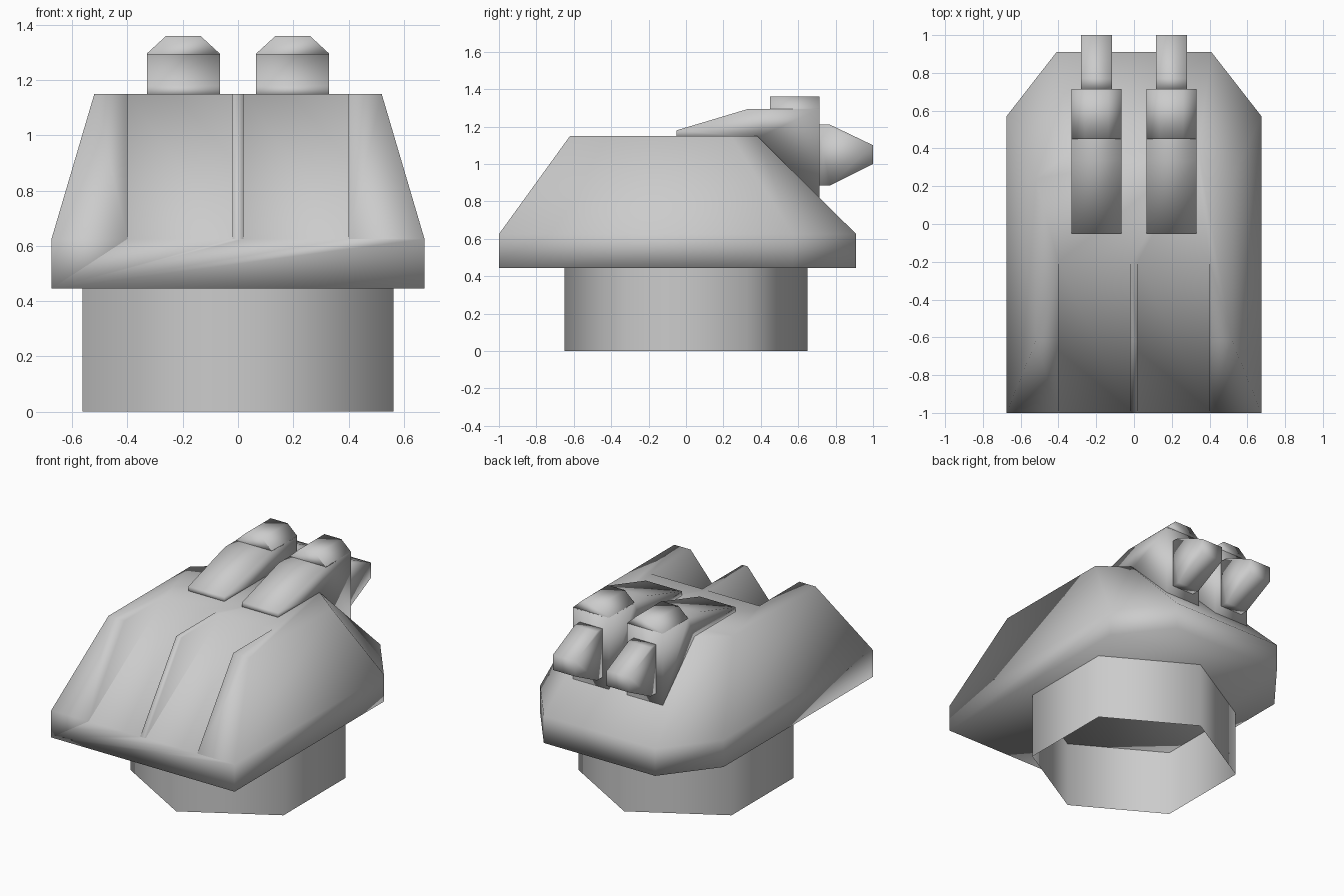
import bpy, bmesh, math
from mathutils import Vector

cube = bpy.data.objects.get("Cube")
if cube:
    bpy.data.objects.remove(cube, do_unlink=True)

grey = bpy.data.materials.new("plain_grey")
grey.use_nodes = True
colour = (0.6, 0.6, 0.6, 1)
grey.diffuse_color = colour
grey.node_tree.nodes["Principled BSDF"].inputs["Base Color"].default_value = colour


def loft(name, rings, caps=True):
    """Skin a stack of equal-length point rings into a smooth-shaded object."""
    bm = bmesh.new()
    loops = [[bm.verts.new(p) for p in ring] for ring in rings]
    n = len(loops[0])
    for low, high in zip(loops, loops[1:]):
        for i in range(n):
            j = (i + 1) % n
            bm.faces.new((low[i], low[j], high[j], high[i]))
    if caps:
        bm.faces.new(loops[0])
        bm.faces.new(loops[-1])
    bmesh.ops.recalc_face_normals(bm, faces=bm.faces)
    for f in bm.faces:
        f.smooth = True
    mesh = bpy.data.meshes.new(name)
    bm.to_mesh(mesh)
    bm.free()
    mesh.materials.append(grey)
    ob = bpy.data.objects.new(name, mesh)
    bpy.context.collection.objects.link(ob)
    return ob


def prism_x(name, profile, x0, x1):
    """Extrude a (y, z) profile across x."""
    return loft(name, [[(x, y, z) for y, z in profile] for x in (x0, x1)])


def outline(half, z):
    """Mirror a right-hand (x, y) outline into a full ring."""
    return [(x, y, z) for x, y in half] + [(-x, y, z) for x, y in reversed(half)]


# hollow six-sided base ring, open underneath
hexagon = [(0.65 * math.sin(i * math.pi / 3), 0.65 * math.cos(i * math.pi / 3)) for i in range(6)]
loft("base_ring", [[(x, y, z) for x, y in hexagon] for z in (0, 0.45)], caps=False)

# armoured housing with sloping sides and chamfered back corners
wide = [(0.675, -1), (0.675, 0.57), (0.41, 0.91)]
narrow = [(0.52, -0.62), (0.52, 0.24), (0.34, 0.38)]
body = loft("body", [outline(wide, 0.445), outline(wide, 0.625), outline(narrow, 1.15)])

# two sloping channels cut in the front, leaving a thin rib between
channel = [(-0.04, 1.255), (-1.16, 0.52), (-1.16, 1.255)]
for side, x0, x1 in (("left", 0.02, 0.4), ("right", -0.4, -0.02)):
    cutter = prism_x(side + "_channel_cutter", channel, x0, x1)
    cutter.hide_render = True
    cutter.hide_set(True)
    cutter.display_type = 'WIRE'
    cut = body.modifiers.new(side + "_channel", 'BOOLEAN')
    cut.object = cutter
    cut.operation = 'DIFFERENCE'
    cut.solver = 'EXACT'

# bake the cuts and remove the cutters
bpy.context.view_layer.update()
cut_mesh = bpy.data.meshes.new_from_object(body.evaluated_get(bpy.context.evaluated_depsgraph_get()))
body.modifiers.clear()
body.data = cut_mesh
for side in ("left", "right"):
    bpy.data.objects.remove(bpy.data.objects[side + "_channel_cutter"], do_unlink=True)

# twin pods on the rear, each with a raised cap and a tapered nozzle
pod = [(-0.05, 1.14), (-0.05, 1.18), (0.335, 1.295), (0.45, 1.295),
       (0.715, 1.295), (0.715, 0.81), (0.38, 1.14)]
nozzle = [(0.71, 0.885), (0.77, 0.885), (1, 1), (1, 1.1), (0.77, 1.21), (0.71, 1.21)]
for side, cx in (("left", 0.198), ("right", -0.198)):
    prism_x(side + "_pod", pod, cx - 0.132, cx + 0.132)
    cap = [(-0.132, 1.29), (-0.132, 1.296), (-0.062, 1.36), (0.062, 1.36), (0.132, 1.296), (0.132, 1.29)]
    loft(side + "_pod_cap", [[(cx + x, y, z) for x, z in cap] for y in (0.45, 0.715)])
    prism_x(side + "_nozzle", nozzle, cx - 0.082, cx + 0.082)
